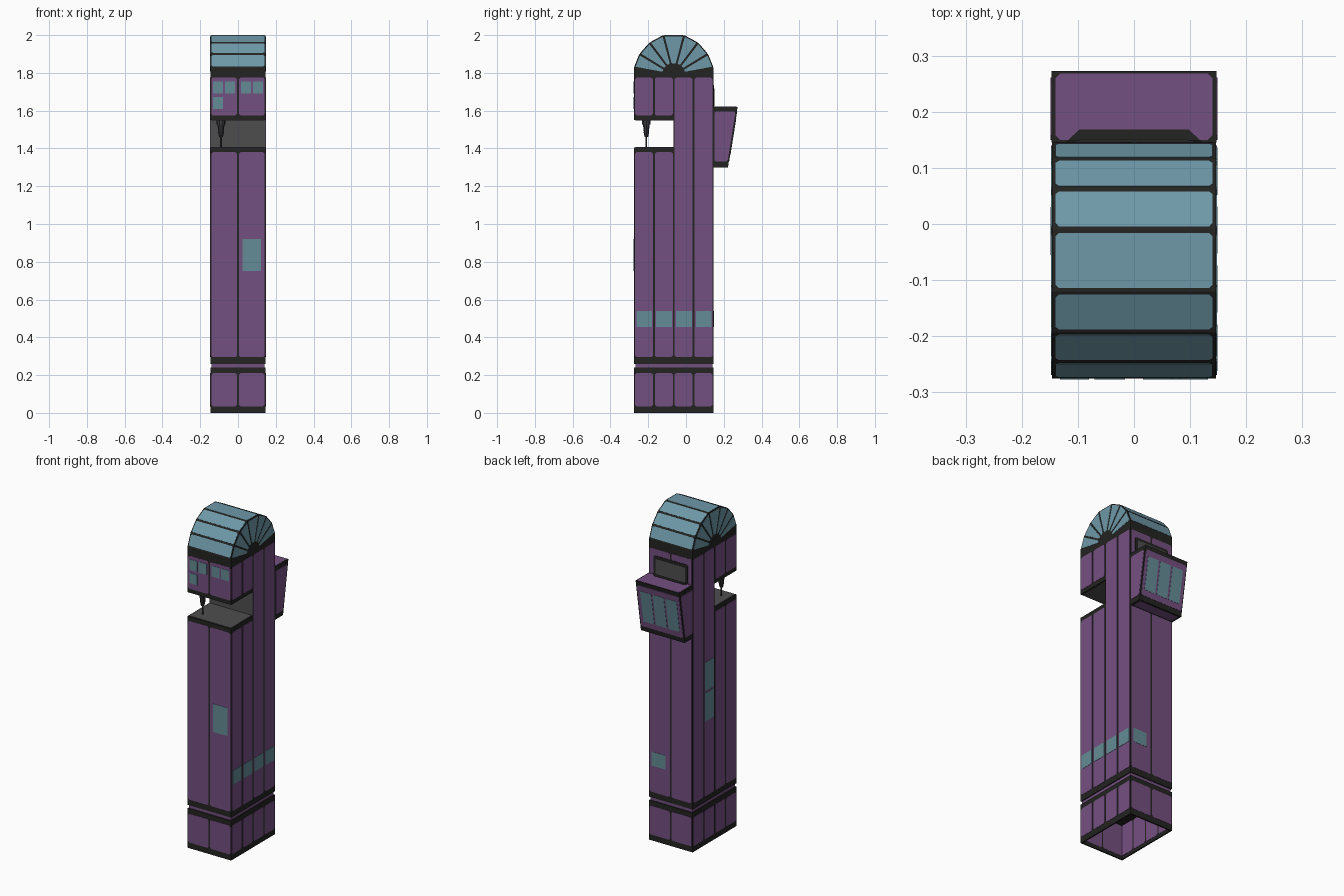
import bpy, bmesh, math
from mathutils import Vector

if "Cube" in bpy.data.objects:
    bpy.data.objects.remove(bpy.data.objects["Cube"])

def material(name, rgb):
    m = bpy.data.materials.new(name)
    m.diffuse_color = (*rgb, 1)
    m.use_nodes = True
    m.node_tree.nodes["Principled BSDF"].inputs["Base Color"].default_value = m.diffuse_color
    return m

PURPLE = material("purple panel", (0.175, 0.080, 0.218))
DARK = material("black trim", (0.017, 0.017, 0.016))
GLASS = material("dome glass", (0.155, 0.315, 0.390))
WINDOW = material("window teal", (0.127, 0.262, 0.305))
GREY = material("grey interior", (0.076, 0.076, 0.076))
STEEL = material("dark steel", (0.040, 0.040, 0.045))

def finish(name, bm, mat):
    me = bpy.data.meshes.new(name)
    bmesh.ops.recalc_face_normals(bm, faces=bm.faces)
    bm.to_mesh(me)
    bm.free()
    me.materials.append(mat)
    ob = bpy.data.objects.new(name, me)
    bpy.context.collection.objects.link(ob)
    return ob

def prism(bm, a, b):
    """Closed solid between two matching rings of points."""
    a = [bm.verts.new(p) for p in a]
    b = [bm.verts.new(p) for p in b]
    bm.faces.new(a[::-1])
    bm.faces.new(b)
    for i in range(len(a)):
        j = (i + 1) % len(a)
        bm.faces.new((a[i], a[j], b[j], b[i]))

def box(bm, x0, x1, y0, y1, z0, z1):
    ring = [(x0, y0), (x1, y0), (x1, y1), (x0, y1)]
    prism(bm, [(x, y, z0) for x, y in ring], [(x, y, z1) for x, y in ring])

def plate(bm, pts, out, t=0.0015, cut=0.008):
    """Thin plate with clipped corners raised towards 'out'."""
    pts = [Vector(p) for p in pts]
    n = (pts[1] - pts[0]).cross(pts[2] - pts[0]).normalized()
    if n.dot(Vector(out)) < 0:
        pts.reverse()
        n = -n
    ring = []
    for i, p in enumerate(pts):
        if cut:
            for q in (pts[i - 1], pts[(i + 1) % len(pts)]):
                ring.append(p + (q - p).normalized() * cut)
        else:
            ring.append(p)
    prism(bm, [p - n * 0.0005 for p in ring], [p + n * t for p in ring])

def rect(bm, axis, pos, sign, u0, u1, v0, v1, **kw):
    k = "xyz".index(axis)
    pts = []
    for u, v in ((u0, v0), (u1, v0), (u1, v1), (u0, v1)):
        p = [u, v]
        p.insert(k, pos)
        pts.append(p)
    out = [0, 0, 0]
    out[k] = sign
    plate(bm, pts, out, **kw)

W, Y0, Y1, YM = 0.146, -0.274, 0.145, -0.065
COLS = [Y0, -0.17, YM, 0.04, Y1]
G = 0.005

# Main shaft with the notch and domed top, one black side profile
half = [(0.21, 1.828), (0.181, 1.90), (0.128, 1.96), (0.055, 1.999)]
arc = [(YM + d, z) for d, z in half] + [(YM - d, z) for d, z in half[::-1]]
prof = [(Y0, 0.26), (Y1, 0.26)] + arc + [(Y0, 1.55), (YM, 1.55), (YM, 1.405), (Y0, 1.405)]
bm = bmesh.new()
prism(bm, [(-W, y, z) for y, z in prof], [(W, y, z) for y, z in prof])
finish("tower_frame", bm, DARK)

# Hollow base, open underneath
bm = bmesh.new()
T = 0.008
for s in (-1, 1):
    box(bm, *sorted((s * W, s * (W - T))), Y0, Y1, 0, 0.24)
box(bm, -W, W, Y0, Y0 + T, 0, 0.24)
box(bm, -W, W, Y1 - T, Y1, 0, 0.24)
box(bm, -W, W, Y0, Y1, 0.21, 0.24)
finish("base_frame", bm, DARK)

bm = bmesh.new()
box(bm, -W + 0.006, W - 0.006, Y0 + 0.006, Y1 - 0.006, 0.235, 0.265)
finish("base_joint", bm, PURPLE)

# Purple cladding on all sides, plus the inside of the base
bm = bmesh.new()
for s in (-1, 1):
    for i in range(4):
        a, b = COLS[i] + G, COLS[i + 1] - G
        spans = [(0.295, 1.38), (1.575, 1.775)] if i < 2 else [(0.295, 1.775)]
        for z0, z1 in spans + [(0.035, 0.21)]:
            rect(bm, "x", s * W, s, a, b, z0, z1)
        rect(bm, "x", s * (W - T), -s, max(a, Y0 + T), min(b, Y1 - T), 0.02, 0.208)
    a, b = sorted((s * 0.005, s * (W - G)))
    for z0, z1 in ((0.035, 0.21), (0.295, 1.38), (1.575, 1.775)):
        rect(bm, "y", Y0, -1, a, b, z0, z1)
    for z0, z1 in ((0.035, 0.21), (0.295, 1.775)):
        rect(bm, "y", Y1, 1, a, b, z0, z1)
    a, b = sorted((s * 0.005, s * (W - T - 0.001)))
    rect(bm, "y", Y0 + T, 1, a, b, 0.02, 0.208)
    rect(bm, "y", Y1 - T, -1, a, b, 0.02, 0.208)
finish("wall_panels", bm, PURPLE)

# Dome glass: roof strips and fan-shaped ends
bm = bmesh.new()
C = Vector((0, YM, 1.79))
for (ya, za), (yb, zb) in zip(arc, arc[1:]):
    a, b = Vector((0, ya, za)), Vector((0, yb, zb))
    d = (b - a).normalized() * 0.006
    p, q = a + d, b - d
    X = Vector((W - 0.006, 0, 0))
    plate(bm, [p - X, p + X, q + X, q - X], (p + q) / 2 - C, cut=0.006, t=0.001)
    ia, ib = C + (a - C).normalized() * 0.062, C + (b - C).normalized() * 0.062
    e = (ib - ia).normalized() * 0.005
    for s in (-1, 1):
        S = Vector((s * W, 0, 0))
        shrink = lambda v: C + (v - C) * 0.975
        plate(bm, [ia + e + S, shrink(p) + S, shrink(q) + S, ib - e + S], (s, 0, 0), cut=0.003)
finish("dome_glass", bm, GLASS)

# Grey lining of the notch
bm = bmesh.new()
rect(bm, "z", 1.405, 1, -W + 0.007, W - 0.007, Y0 + 0.007, YM, cut=0)
rect(bm, "z", 1.55, -1, -W + 0.007, W - 0.007, Y0 + 0.007, YM, cut=0)
rect(bm, "y", YM, -1, -W, W, 1.405, 1.55, cut=0)
finish("notch_lining", bm, GREY)

# Hanging tool inside the notch
bm = bmesh.new()
for r0, r1, z0, z1 in ((0.024, 0.024, 1.527, 1.551), (0.014, 0.019, 1.49, 1.527),
                       (0.010, 0.016, 1.46, 1.49), (0.005, 0.005, 1.404, 1.46)):
    rings = [[(-0.09 + r * math.cos(k * math.pi / 5), -0.21 + r * math.sin(k * math.pi / 5), z)
              for k in range(10)] for r, z in ((r0, z0), (r1, z1))]
    prism(bm, *rings)
finish("hanging_tool", bm, STEEL)

# Rear cabin with sloping outer face
slope = lambda z: 0.222 + (z - 1.30) / 0.32 * 0.051
B = 0.147
bm = bmesh.new()
prof = [(Y1, 1.30), (slope(1.30), 1.30), (slope(1.62), 1.62), (Y1, 1.62)]
prism(bm, [(-B, y, z) for y, z in prof], [(B, y, z) for y, z in prof])
finish("cabin_frame", bm, DARK)

def sloped(bm, x0, x1, z0, z1, **kw):
    plate(bm, [(x0, slope(z0), z0), (x1, slope(z0), z0), (x1, slope(z1), z1), (x0, slope(z1), z1)],
          (0, 1, -0.15), **kw)

bm = bmesh.new()
for s in (-1, 1):
    plate(bm, [(s * B, Y1 + G, 1.33), (s * B, slope(1.33) - 0.007, 1.33),
               (s * B, slope(1.595) - 0.007, 1.595), (s * B, Y1 + G, 1.595)], (s, 0, 0))
sloped(bm, -B + 0.006, B - 0.006, 1.33, 1.595)
rect(bm, "z", 1.62, 1, -B + 0.007, B - 0.007, 0.150, 0.268, t=0.001)
rect(bm, "z", 1.30, -1, -B + 0.012, B - 0.012, 0.155, 0.212)
finish("cabin_panels", bm, PURPLE)

# Doorway above the cabin roof, with its sill
bm = bmesh.new()
rect(bm, "y", Y1, 1, -0.115, 0.115, 1.62, 1.735, t=0.004)
plate(bm, [(-0.12, 0.147, 1.62), (0.12, 0.147, 1.62), (0.098, 0.168, 1.62), (-0.098, 0.168, 1.62)],
      (0, 0, 1), t=0.003, cut=0)
finish("doorway_frame", bm, DARK)
bm = bmesh.new()
rect(bm, "y", Y1, 1, -0.098, 0.098, 1.624, 1.718, t=0.006, cut=0)
finish("doorway_panel", bm, GREY)

# Windows
bm = bmesh.new()
kw = dict(t=0.003, cut=0)
for x0, x1 in ((-0.132, -0.08), (-0.07, -0.016), (0.016, 0.069), (0.08, 0.132)):
    rect(bm, "y", Y0, -1, x0, x1, 1.69, 1.755, **kw)
rect(bm, "y", Y0, -1, -0.132, -0.08, 1.61, 1.672, **kw)
rect(bm, "y", Y0, -1, 0.025, 0.122, 0.75, 0.92, **kw)
for a, b in zip(COLS, COLS[1:]):
    rect(bm, "x", W, 1, a + 0.012, b - 0.009, 0.455, 0.54, **kw)
rect(bm, "y", Y1, 1, 0.035, 0.128, 0.455, 0.54, **kw)
for z in (0.75, 0.935):
    rect(bm, "x", -W, -1, -0.055, 0.03, z, z + 0.172, **kw)
for x in (-0.085, 0, 0.085):
    sloped(bm, x - 0.037, x + 0.037, 1.365, 1.56, **kw)
finish("windows", bm, WINDOW)
